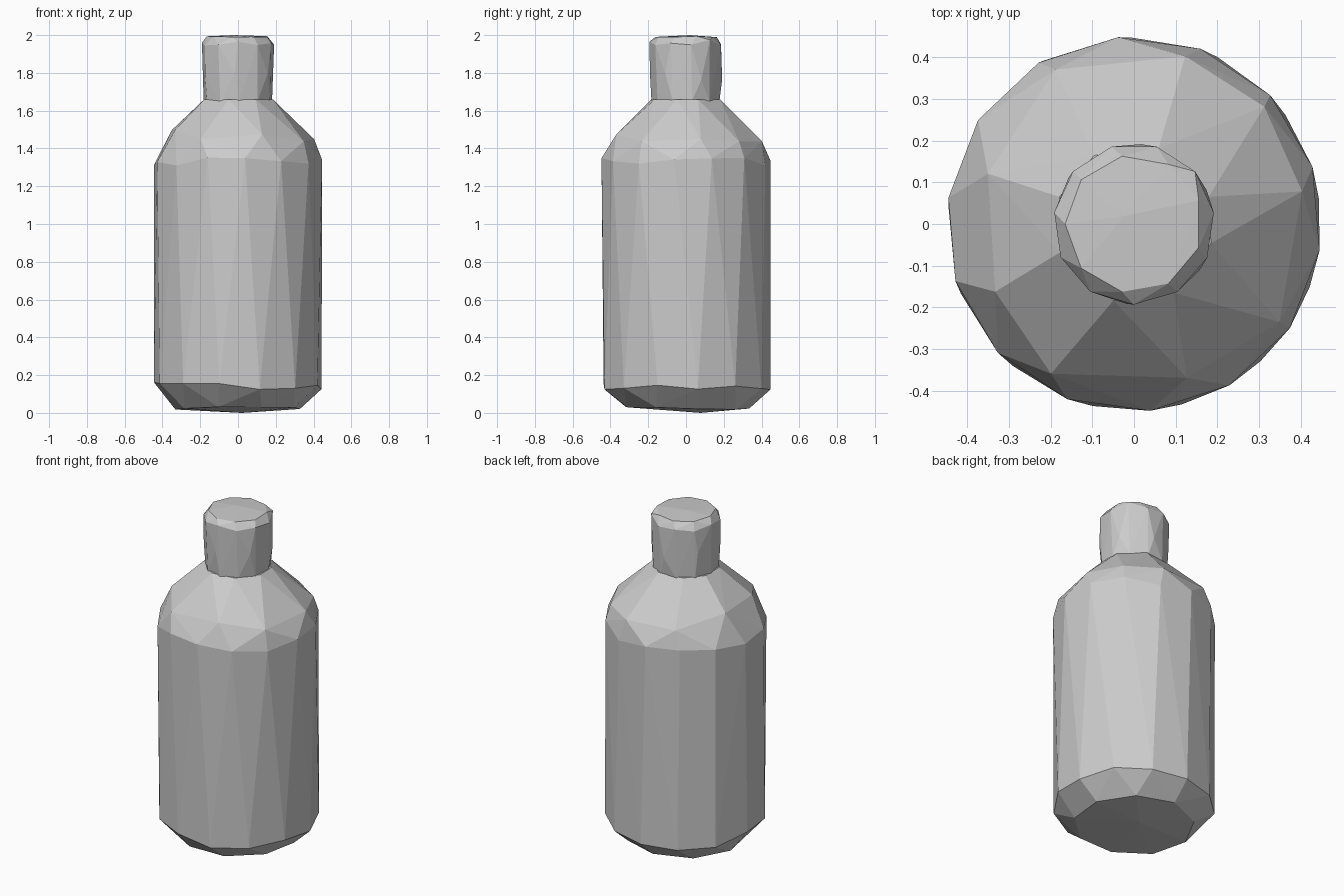
import bpy, bmesh, math, random

random.seed(4)
if "Cube" in bpy.data.objects:
    bpy.data.objects.remove(bpy.data.objects["Cube"], do_unlink=True)

grey = bpy.data.materials.new("plain grey")
grey.use_nodes = True
colour = (0.6, 0.6, 0.6, 1)
grey.diffuse_color = colour
grey.node_tree.nodes["Principled BSDF"].inputs["Base Color"].default_value = colour


def polar(angle, radius, z):
    a = math.radians(angle)
    return (radius * math.cos(a), radius * math.sin(a), z)


def ring(count, radius, z, start=0, wobble=0.0):
    """Even ring of points with slightly uneven heights."""
    return [polar(start + 360 * i / count, radius, z + random.uniform(-wobble, wobble))
            for i in range(count)]


def faceted(name, points):
    """Flat-shaded convex shell around the points."""
    bm = bmesh.new()
    for p in points:
        bm.verts.new(p)
    result = bmesh.ops.convex_hull(bm, input=bm.verts[:])
    loose = {v for v in result["geom_interior"] + result["geom_unused"]
             if isinstance(v, bmesh.types.BMVert) and not v.link_faces}
    bmesh.ops.delete(bm, geom=list(loose), context="VERTS")
    bmesh.ops.recalc_face_normals(bm, faces=bm.faces[:])
    mesh = bpy.data.meshes.new(name)
    bm.to_mesh(mesh)
    bm.free()
    mesh.materials.append(grey)
    obj = bpy.data.objects.new(name, mesh)
    bpy.context.collection.objects.link(obj)
    return obj


# Body: chamfered base, straight wall, domed shoulder, neck opening
shoulder = [(11, .41), (42, .42), (73, .42), (117, .415), (161, .37),
            (206, .37), (241, .41), (289, .39), (326, .42)]
neck = [20, 72, 120, 160, 201, 255, 300, 346]
body = [polar(75, 0.08, 0)]
body += ring(9, 0.335, 0.025, 12, 0.008)
body += ring(13, 0.447, 0.14, 8, 0.025)
body += ring(14, 0.449, 1.33, -8, 0.025)
body += [polar(a, r, 1.45 + (0.41 - r) * 1.2) for a, r in shoulder]
body += [polar(a, 0.19, 1.66) for a in neck]
faceted("bottle_body", body)

# Cap: slightly flared with a bevelled top
cap = ring(11, 0.183, 1.652, 10)
cap += ring(6, 0.192, 1.80, 25, 0.04)
cap += ring(11, 0.193, 1.955, 8, 0.02)
cap += ring(9, 0.165, 1.992, 20, 0.003)
cap += [polar(140, 0.03, 2.0)]
faceted("bottle_cap", cap)
